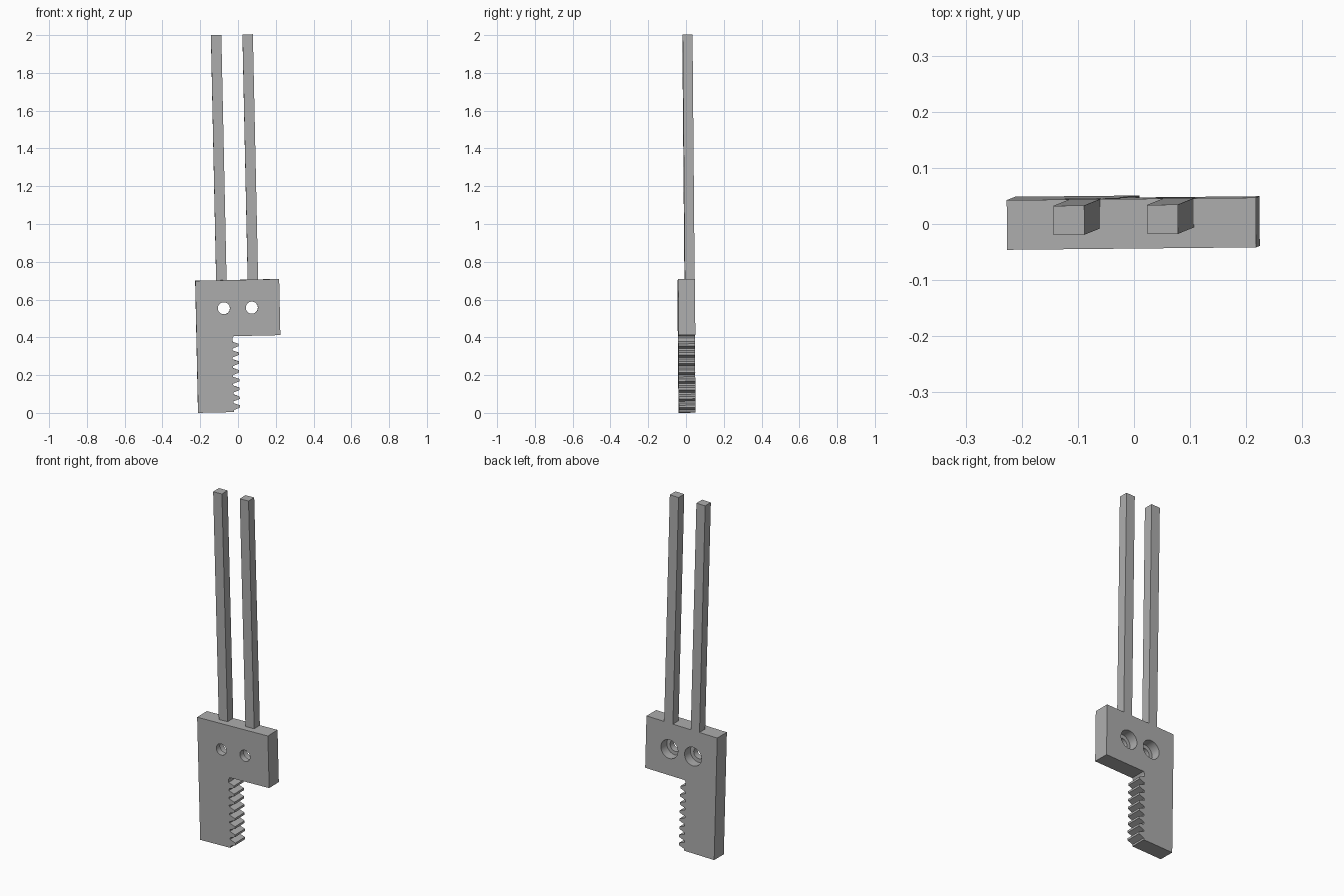
import bpy
from mathutils import Matrix, Vector, Euler

cube = bpy.data.objects.get("Cube")
if cube:
    bpy.data.objects.remove(cube, do_unlink=True)

# One plain grey for everything
grey = bpy.data.materials.new("grey metal")
grey.use_nodes = True
colour = (0.42, 0.42, 0.42, 1)
grey.diffuse_color = colour
grey.node_tree.nodes["Principled BSDF"].inputs["Base Color"].default_value = colour

# The whole part leans slightly; its origin is the plate's top left front corner
place = Matrix.Translation((-0.226, -0.046, 0.699)) @ Euler((0.0085, -0.0215, 0.01)).to_matrix().to_4x4()

THICK, WIDTH, ARM, HEIGHT = 0.0885, 0.444, 0.297, 0.699
PITCH, TIP, ROOT = 0.0465, 0.222, 0.189


def extrude_profile(name, points, y0, y1):
    """Prism from an x-z outline, running from y0 to y1."""
    n = len(points)
    verts = [(x, y, z) for y in (y0, y1) for x, z in points]
    faces = [list(range(n)), list(range(2 * n - 1, n - 1, -1))]
    faces += [(i, i + n, (i + 1) % n + n, (i + 1) % n) for i in range(n)]
    mesh = bpy.data.meshes.new(name)
    mesh.from_pydata(verts, [], faces)
    mesh.materials.append(grey)
    obj = bpy.data.objects.new(name, mesh)
    bpy.context.collection.objects.link(obj)
    obj.matrix_world = place
    return obj


def drill(target, x, z, radius, y0, y1):
    """Cut a round hole along y."""
    bpy.ops.mesh.primitive_cylinder_add(vertices=40, radius=radius, depth=y1 - y0)
    cutter = bpy.context.object
    cutter.name = "hole_cutter"
    cutter.matrix_world = (place @ Matrix.Translation(Vector((x, (y0 + y1) / 2, z)))
                           @ Matrix.Rotation(1.570796, 4, "X"))
    cutter.data.materials.append(grey)
    mod = target.modifiers.new("hole", "BOOLEAN")
    mod.object = cutter
    mod.solver = "EXACT"
    bpy.context.view_layer.objects.active = target
    bpy.ops.object.modifier_apply(modifier=mod.name)
    bpy.data.objects.remove(cutter, do_unlink=True)


# L-shaped plate with rack teeth down the inner edge
outline = [(0, 0), (0, -HEIGHT), (ROOT, -HEIGHT)]
for k in range(8):
    mid = -HEIGHT + 0.029 + k * PITCH
    outline += [(ROOT, mid - 0.0184), (TIP, mid - 0.0062), (TIP, mid + 0.0062), (ROOT, mid + 0.0184)]
outline += [(ROOT, -ARM - 0.012), (0.197, -ARM), (WIDTH, -ARM), (WIDTH, 0)]
plate = extrude_profile("rack_plate", outline, 0, THICK)

# Two through holes, counterbored from the back
for x in (WIDTH / 3, WIDTH * 2 / 3):
    drill(plate, x, -ARM / 2, 0.032, -0.05, THICK + 0.05)
    drill(plate, x, -ARM / 2, 0.053, 0.035, THICK + 0.05)

bpy.ops.object.select_all(action="DESELECT")
plate.select_set(True)
bpy.context.view_layer.objects.active = plate
bpy.ops.object.shade_smooth_by_angle(angle=0.3)

# Two long square rods, flush with the back of the plate
for name, x in (("right_rod", 0.111), ("left_rod", 0.278)):
    extrude_profile(name, [(x, 1.298), (x, 0), (x + 0.055, 0), (x + 0.055, 1.298)],
                    THICK - 0.052, THICK)
